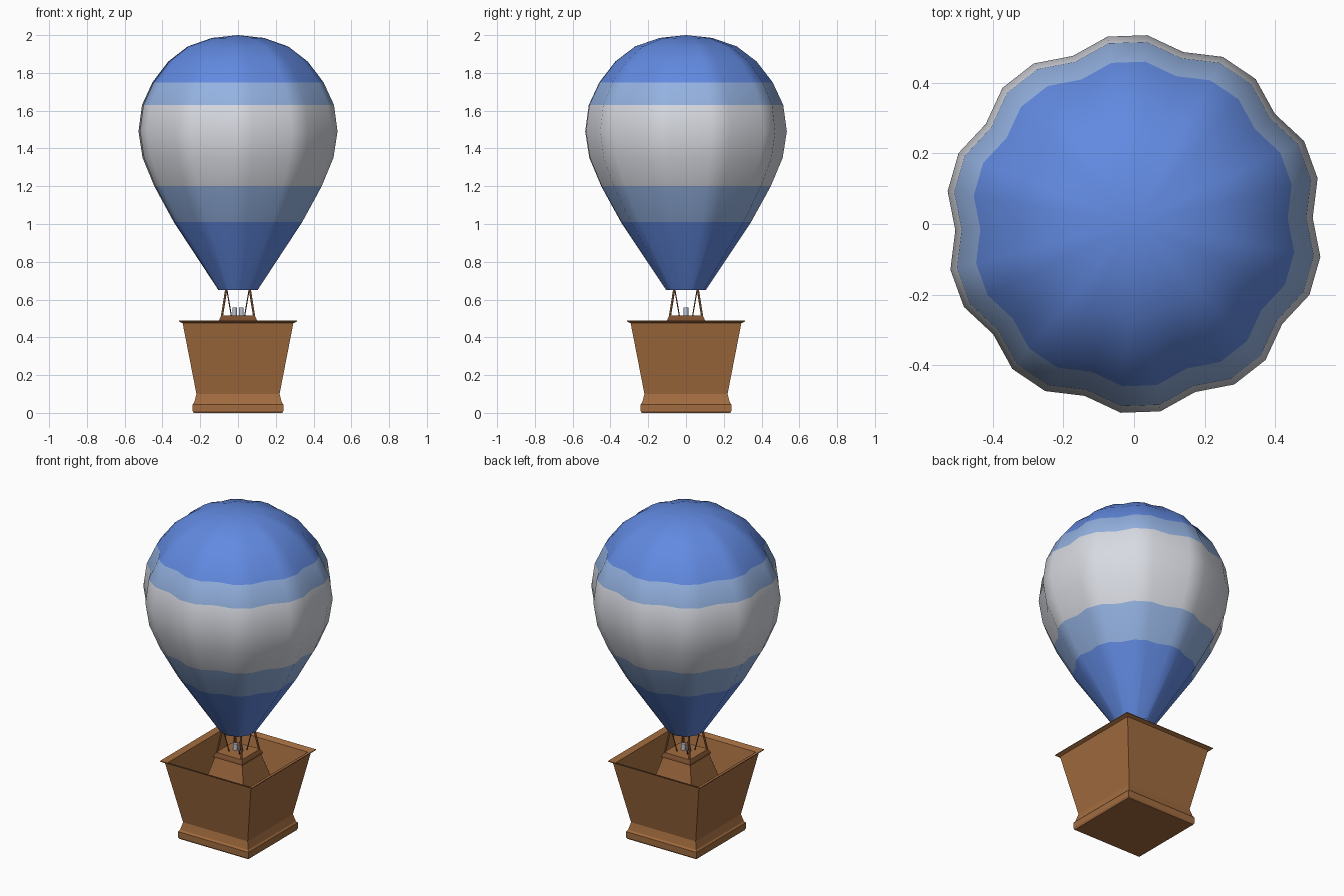
import bpy, bmesh, math
from mathutils import Vector

if "Cube" in bpy.data.objects:
    bpy.data.objects.remove(bpy.data.objects["Cube"])


def material(name, rgb):
    m = bpy.data.materials.new(name)
    m.diffuse_color = (*rgb, 1)
    m.use_nodes = True
    m.node_tree.nodes["Principled BSDF"].inputs["Base Color"].default_value = m.diffuse_color
    return m


BLUE = material("blue", (0.122, 0.254, 0.753))
PALE = material("pale blue", (0.296, 0.445, 0.753))
GREY = material("light grey", (0.68, 0.70, 0.753))
BROWN = material("wicker brown", (0.36, 0.15, 0.05))
DARK = material("dark brown", (0.20, 0.08, 0.03))
METAL = material("burner metal", (0.51, 0.58, 0.68))


def finish(name, bm, mats, smooth=False):
    mesh = bpy.data.meshes.new(name)
    bm.to_mesh(mesh)
    bm.free()
    for m in mats:
        mesh.materials.append(m)
    for p in mesh.polygons:
        p.use_smooth = smooth
    ob = bpy.data.objects.new(name, mesh)
    bpy.context.collection.objects.link(ob)
    return ob


def loft(bm, profile, shape, mat_of=lambda z: 0):
    """Stack rings of the unit outline `shape`, scaled to each (size, z)."""
    n = len(shape)
    rings = [[bm.verts.new((r * x, r * y, z)) for x, y in shape] for r, z in profile]
    for a, b in zip(rings, rings[1:]):
        for i in range(n):
            j = (i + 1) % n
            f = bm.faces.new((a[i], a[j], b[j], b[i]))
            f.material_index = mat_of(f.calc_center_median().z)
    return rings


def rod(name, a, b, radius, mat, sides=6):
    a, b = Vector(a), Vector(b)
    bm = bmesh.new()
    bmesh.ops.create_cone(bm, cap_ends=True, segments=sides, radius1=radius,
                          radius2=radius, depth=(b - a).length)
    ob = finish(name, bm, [mat])
    ob.location = (a + b) / 2
    ob.rotation_mode = 'QUATERNION'
    ob.rotation_quaternion = (b - a).to_track_quat('Z', 'Y')
    return ob


# Envelope: ten gores, three points per gore (one valley, two ridges)
gores = []
for i in range(30):
    a = math.radians(2 + 12 * i)
    k = 0.945 if i % 3 == 0 else 1.0
    gores.append((k * math.cos(a), k * math.sin(a)))


def band(z):
    if z > 1.75 or z < 1.01:
        return 0
    return 1 if z > 1.63 or z < 1.2 else 2


profile = [(0.105, 0.65), (0.345, 1.01), (0.45, 1.2), (0.513, 1.35), (0.535, 1.49),
           (0.516, 1.63), (0.46, 1.75), (0.375, 1.86), (0.27, 1.94), (0.14, 1.985)]
bm = bmesh.new()
rings = loft(bm, profile, gores, band)
top = bm.verts.new((0, 0, 2.0))
for i in range(30):
    bm.faces.new((rings[-1][i], rings[-1][(i + 1) % 30], top))
finish("envelope", bm, [BLUE, PALE, GREY], smooth=True)

# Basket: square section, outside wall, flared rim, inside wall, floor
square = [(-1, -1), (1, -1), (1, 1), (-1, 1)]
bm = bmesh.new()
rings = loft(bm, [(0.235, 0), (0.24, 0.01), (0.24, 0.045), (0.232, 0.055), (0.22, 0.1),
                  (0.293, 0.475), (0.313, 0.484), (0.313, 0.488), (0.28, 0.475),
                  (0.205, 0.1)], square)
bm.faces.new(rings[0][::-1])
bm.faces.new(rings[-1])
finish("basket", bm, [BROWN])

# Burner pedestal rising from the basket floor
bm = bmesh.new()
loft(bm, [(0.20, 0.1), (0.092, 0.487)], square)
finish("burner_pedestal", bm, [BROWN])

# Burner platform
bm = bmesh.new()
rings = loft(bm, [(0.09, 0.484), (0.10, 0.488), (0.098, 0.498), (0.088, 0.516)], square)
bm.faces.new(rings[0][::-1])
bm.faces.new(rings[-1]).material_index = 1
finish("burner_platform", bm, [DARK, BROWN])

# Corner posts and thin guy ropes up to the envelope mouth
for x, y in square:
    rod("corner_post", (x * 0.085, y * 0.085, 0.512), (x * 0.06, y * 0.06, 0.67), 0.006, BROWN)
    rod("guy_rope", (x * 0.035, y * 0.035, 0.512), (x * 0.06, y * 0.06, 0.66), 0.003, DARK)

# Twin burners
for x in (-0.018, 0.018):
    rod("burner", (x, 0, 0.512), (x, 0, 0.557), 0.012, METAL, 12)
